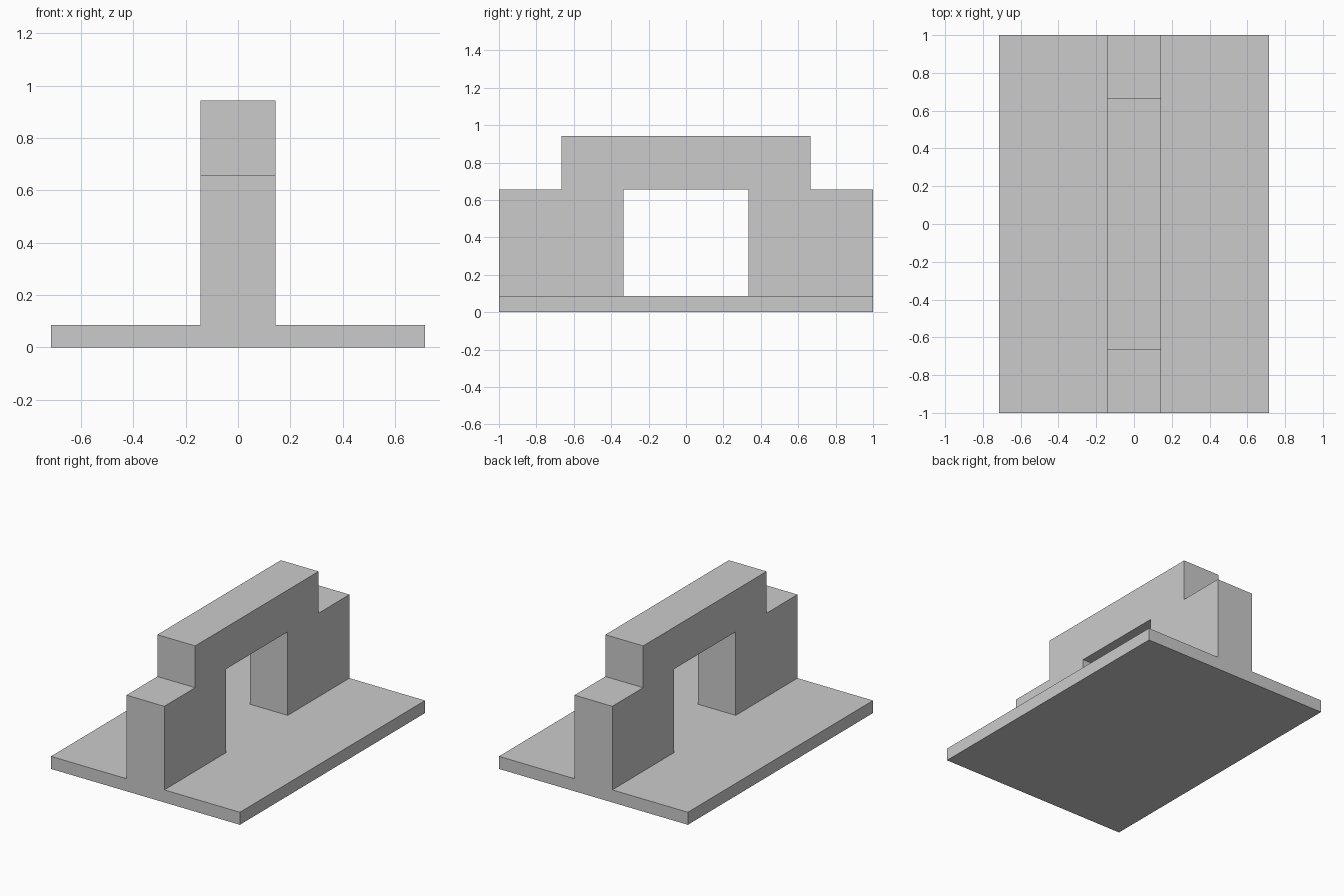
import bpy, bmesh, math

if "Cube" in bpy.data.objects:
    bpy.data.objects.remove(bpy.data.objects["Cube"])

U = 2 / 7            # width module
BASE_H = 0.3 * U     # plate thickness
STEP_Z = 2.3 * U     # shoulder height and opening height
TOP_Z = 3.3 * U
EMBED_Z = BASE_H / 2 # legs sink into the plate for a clean union


def extrude_x(name, profile, half_width):
    """Extrude a closed (y, z) profile symmetrically along x."""
    bm = bmesh.new()
    face = bm.faces.new([bm.verts.new((-half_width, y, z)) for y, z in profile])
    out = bmesh.ops.extrude_face_region(bm, geom=[face])
    verts = [g for g in out["geom"] if isinstance(g, bmesh.types.BMVert)]
    bmesh.ops.translate(bm, verts=verts, vec=(2 * half_width, 0, 0))
    bmesh.ops.recalc_face_normals(bm, faces=bm.faces)
    mesh = bpy.data.meshes.new(name)
    bm.to_mesh(mesh)
    bm.free()
    obj = bpy.data.objects.new(name, mesh)
    bpy.context.collection.objects.link(obj)
    return obj


# Flat base plate
base = extrude_x("arch_on_base", [(-1, 0), (1, 0), (1, BASE_H), (-1, BASE_H)], 2.5 * U)

# Stepped arch wall: half profile mirrored in y
half = [(1 / 3, STEP_Z), (1 / 3, EMBED_Z), (1, EMBED_Z),
        (1, STEP_Z), (2 / 3, STEP_Z), (2 / 3, TOP_Z)]
wall = extrude_x("arch_wall", half + [(-y, z) for y, z in reversed(half)], U / 2)

# Fuse wall and plate into one solid
mod = base.modifiers.new("fuse", 'BOOLEAN')
mod.operation = 'UNION'
mod.solver = 'EXACT'
mod.object = wall
bpy.context.view_layer.objects.active = base
bpy.ops.object.modifier_apply(modifier=mod.name)
bpy.data.objects.remove(wall)

# Merge coplanar faces left by the union
bm = bmesh.new()
bm.from_mesh(base.data)
bmesh.ops.remove_doubles(bm, verts=bm.verts, dist=1e-5)
bmesh.ops.dissolve_limit(bm, angle_limit=math.radians(1), verts=bm.verts, edges=bm.edges)
bm.to_mesh(base.data)
bm.free()
